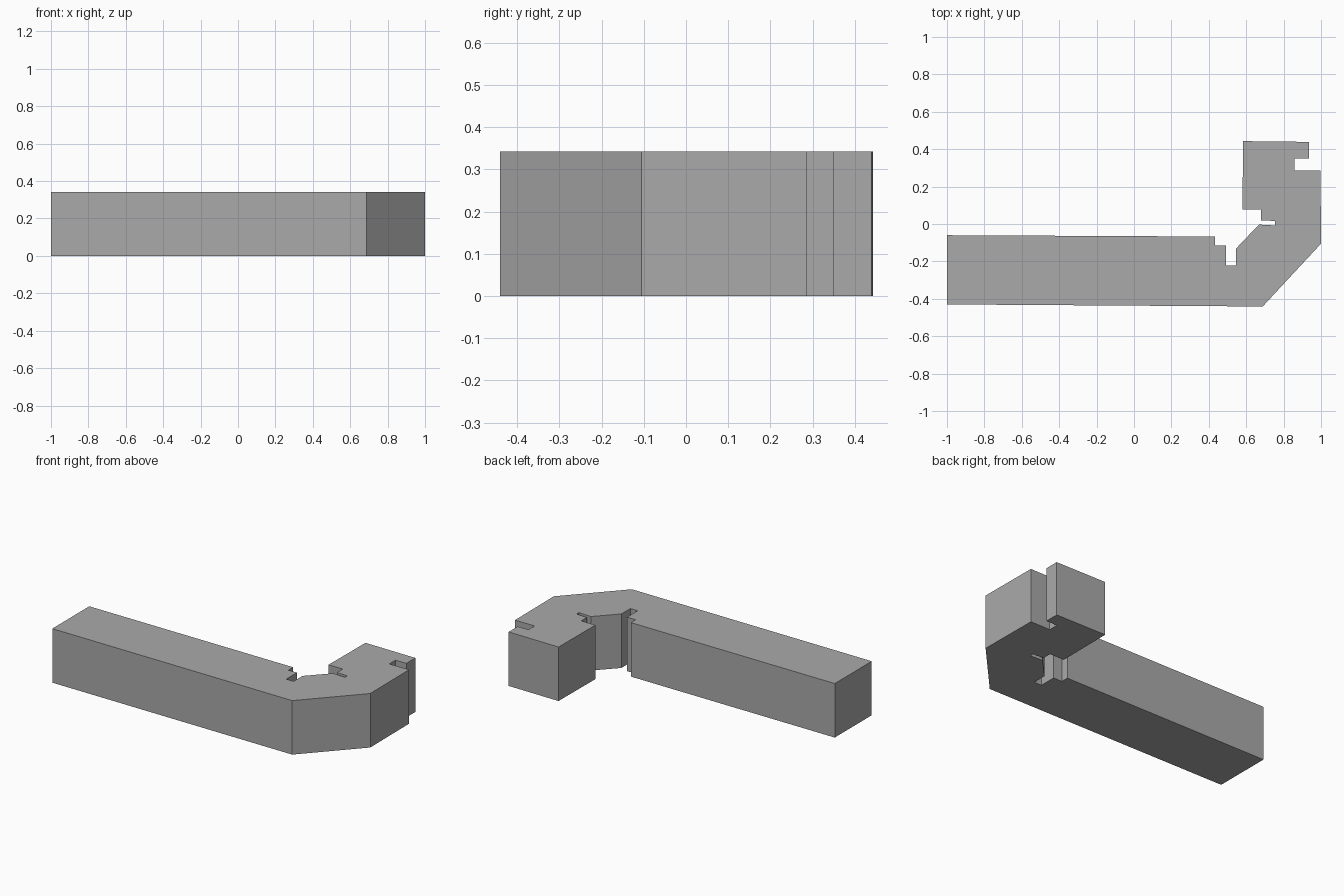
import bpy
import bmesh

cube = bpy.data.objects.get("Cube")
if cube:
    bpy.data.objects.remove(cube, do_unlink=True)

HEIGHT = 0.342

# Plain grey material
grey = bpy.data.materials.new("plain_grey")
grey.use_nodes = True
colour = (0.4, 0.4, 0.4, 1)
grey.diffuse_color = colour
grey.node_tree.nodes["Principled BSDF"].inputs["Base Color"].default_value = colour

# Plan outline, counter-clockwise
long_arm_outer = [(-1, -0.43), (0.688, -0.441)]
short_arm_outer = [(1, -0.105), (0.997, 0.287)]
end_notch = [(0.859, 0.287), (0.859, 0.349), (0.935, 0.349), (0.935, 0.439)]
short_arm_inner = [(0.583, 0.443), (0.58, 0.077)]
upper_slot = [(0.68, 0.077), (0.68, 0.02), (0.755, 0.016),
              (0.755, -0.008), (0.668, -0.003)]
lower_slot = [(0.545, -0.132), (0.545, -0.222), (0.493, -0.222),
              (0.493, -0.115), (0.433, -0.115), (0.433, -0.067)]
long_arm_inner = [(-1, -0.06)]
outline = (long_arm_outer + short_arm_outer + end_notch + short_arm_inner
           + upper_slot + lower_slot + long_arm_inner)


def extrude_outline(name, points, height, material):
    bm = bmesh.new()
    base = bm.faces.new([bm.verts.new((x, y, 0)) for x, y in points])
    result = bmesh.ops.extrude_face_region(bm, geom=[base], use_keep_orig=True)
    top = [v for v in result["geom"] if isinstance(v, bmesh.types.BMVert)]
    bmesh.ops.translate(bm, verts=top, vec=(0, 0, height))
    bmesh.ops.recalc_face_normals(bm, faces=bm.faces)
    mesh = bpy.data.meshes.new(name)
    bm.to_mesh(mesh)
    bm.free()
    mesh.materials.append(material)
    obj = bpy.data.objects.new(name, mesh)
    bpy.context.collection.objects.link(obj)
    return obj


# Bent frame section with joint slots
extrude_outline("frame_section", outline, HEIGHT, grey)
